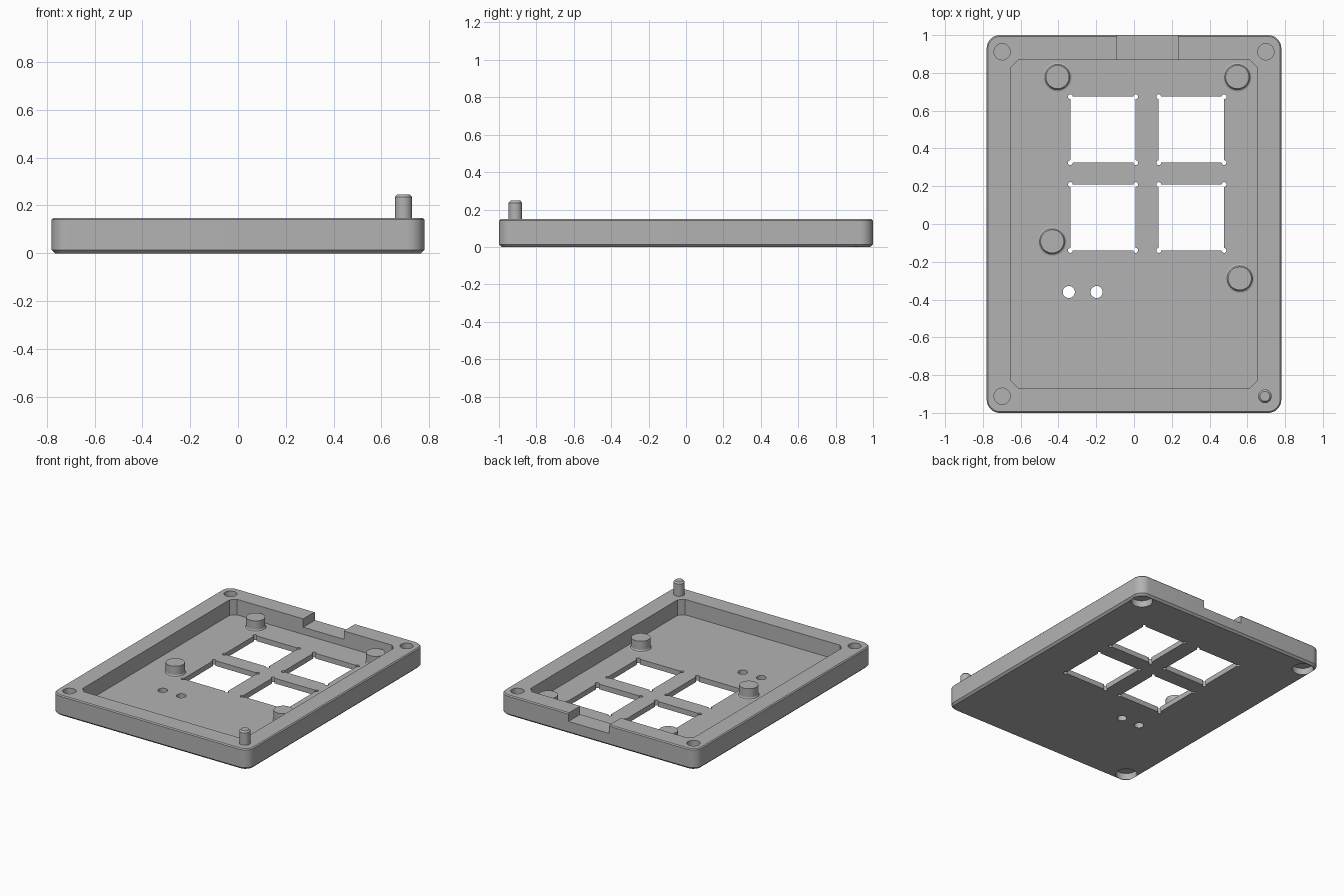
import bpy
import bmesh
from math import cos, sin, pi, radians

cube = bpy.data.objects.get("Cube")
if cube:
    bpy.data.objects.remove(cube, do_unlink=True)

grey = bpy.data.materials.new("plain_grey")
grey.use_nodes = True
COLOUR = (0.45, 0.45, 0.45, 1)
grey.diffuse_color = COLOUR
grey.node_tree.nodes["Principled BSDF"].inputs["Base Color"].default_value = COLOUR

W, L, H = 0.78, 1.0, 0.148     # half width, half length, height
FLOOR = 0.037
HOLE_X, HOLE_Y = 0.698, 0.912


def loft(name, rings):
    """Solid from a stack of equal-length closed rings, capped at both ends."""
    bm = bmesh.new()
    loops = [[bm.verts.new(p) for p in ring] for ring in rings]
    n = len(loops[0])
    for a, b in zip(loops, loops[1:]):
        for i in range(n):
            j = (i + 1) % n
            bm.faces.new((a[i], a[j], b[j], b[i]))
    bm.faces.new(loops[0][::-1])
    bm.faces.new(loops[-1])
    bmesh.ops.recalc_face_normals(bm, faces=bm.faces)
    mesh = bpy.data.meshes.new(name)
    bm.to_mesh(mesh)
    bm.free()
    mesh.materials.append(grey)
    obj = bpy.data.objects.new(name, mesh)
    bpy.context.collection.objects.link(obj)
    return obj


def rounded_ring(hx, hy, r, z, steps):
    """Rectangle ring with round corners (one step gives a chamfer)."""
    pts = []
    for k, (sx, sy) in enumerate([(1, 1), (-1, 1), (-1, -1), (1, -1)]):
        for i in range(steps + 1):
            a = (k + i / steps) * pi / 2
            pts.append((sx * (hx - r) + r * cos(a), sy * (hy - r) + r * sin(a), z))
    return pts


def lathe(name, x, y, profile, sides=48):
    """Round solid from (radius, height) pairs."""
    return loft(name, [[(x + r * cos(2 * pi * i / sides), y + r * sin(2 * pi * i / sides), z)
                        for i in range(sides)] for r, z in profile])


def box(name, x0, x1, y0, y1, z0, z1):
    return loft(name, [[(x0, y0, z), (x1, y0, z), (x1, y1, z), (x0, y1, z)] for z in (z0, z1)])


def cut(target, cutter):
    cutter.hide_render = True
    mod = target.modifiers.new("cut", "BOOLEAN")
    mod.operation = "DIFFERENCE"
    mod.solver = "EXACT"
    mod.object = cutter
    bpy.context.view_layer.objects.active = target
    bpy.ops.object.modifier_apply(modifier=mod.name)
    bpy.data.objects.remove(cutter, do_unlink=True)


def smooth(obj):
    bpy.ops.object.select_all(action="DESELECT")
    obj.select_set(True)
    bpy.context.view_layer.objects.active = obj
    bpy.ops.object.shade_smooth_by_angle(angle=radians(25))


# Tray shell: rounded slab with chamfered top and bottom edges
R = 0.07
shell = loft("case_tray", [rounded_ring(W - d, L - d, R - d, z, 10) for d, z in
                           [(0.014, 0), (0, 0.014), (0, H - 0.007), (0.007, H)]])

# Inner cavity and cable notch in the back wall
cut(shell, loft("cavity", [rounded_ring(0.65, 0.867, 0.035, z, 1) for z in (FLOOR, 0.3)]))
cut(shell, box("notch", -0.09, 0.232, 0.8, 1.1, 0.088, 0.3))

# Four square windows with small round reliefs at their corners
for x0 in (-0.337, 0.131):
    for y0 in (-0.14, 0.325):
        x1, y1 = x0 + 0.346, y0 + 0.349
        cut(shell, box("window", x0, x1, y0, y1, -0.1, 0.1))
        for x in (x0, x1):
            for y in (y0, y1):
                cut(shell, lathe("relief", x, y, [(0.013, -0.1), (0.013, 0.1)], 16))

# Two small round holes in the floor
for x in (-0.345, -0.198):
    cut(shell, lathe("light_hole", x, -0.36, [(0.032, -0.1), (0.032, 0.1)], 32))

# Corner sockets: narrow hole above, wide bore below, thin web between
for sx, sy in [(1, 1), (-1, 1), (-1, -1)]:
    x, y = sx * HOLE_X, sy * HOLE_Y
    cut(shell, lathe("socket", x, y, [(0.043, 0.055), (0.043, 0.3)]))
    cut(shell, lathe("bore", x, y, [(0.071, -0.1), (0.071, 0.047)]))
smooth(shell)

# Support posts with flared feet
for i, (x, y) in enumerate([(-0.405, 0.778), (0.547, 0.778), (-0.433, -0.092), (0.56, -0.288)]):
    smooth(lathe(f"support_post_{i + 1}", x, y,
                 [(0.076, FLOOR - 0.01), (0.076, FLOOR), (0.067, FLOOR + 0.004),
                  (0.062, FLOOR + 0.013), (0.062, 0.112)]))

# Alignment pin on the front left corner
smooth(lathe("alignment_pin", 0.693, -HOLE_Y,
             [(0.036, H - 0.02), (0.036, 0.236), (0.026, 0.247)]))
